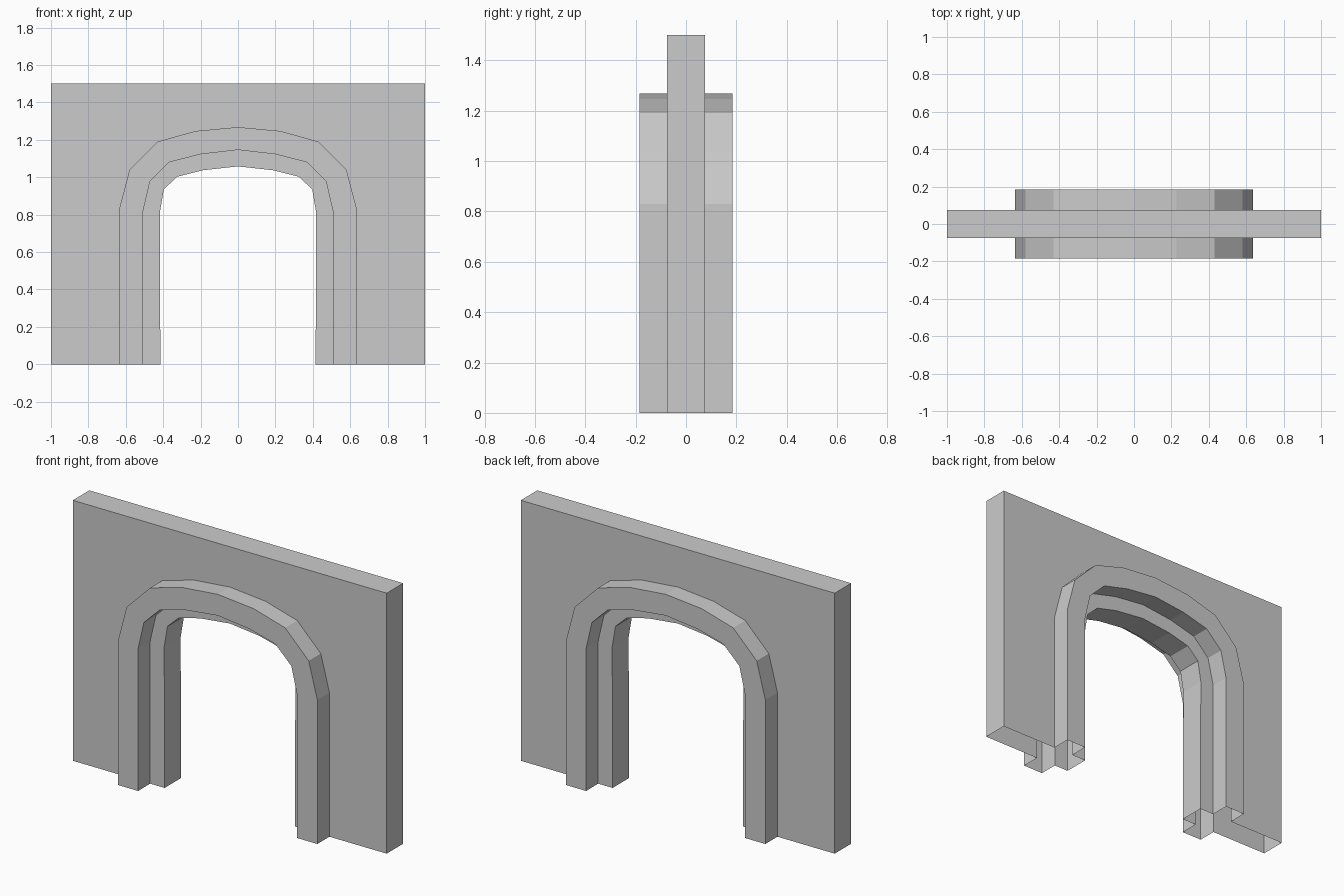
import bpy
import bmesh

if "Cube" in bpy.data.objects:
    bpy.data.objects.remove(bpy.data.objects["Cube"])

WALL_Y = 0.075   # half thickness of the wall
TRIM_Y = 0.185   # half depth of the raised moulding

# Right halves of the arch outlines (x, z), from foot to crown
OPENING = [(0.415, 0), (0.418, 0.81), (0.397, 0.935), (0.325, 1.003), (0.19, 1.037), (0, 1.058)]
TRIM_IN = [(0.507, 0), (0.507, 0.82), (0.47, 0.98), (0.368, 1.08), (0.2, 1.123), (0, 1.146)]
TRIM_OUT = [(0.635, 0), (0.635, 0.83), (0.58, 1.04), (0.43, 1.19), (0.228, 1.247), (0, 1.268)]
WALL = [(1, 0), (1, 1.5), (-1, 1.5), (-1, 0)]


def full(half):
    """Mirror a half outline across x = 0."""
    return half + [(-x, z) for x, z in reversed(half[:-1])]


def ring(bm, outline, y):
    return [bm.verts.new((x, y, z)) for x, z in outline]


def loft(bm, a, b):
    for i in range(len(a) - 1):
        bm.faces.new((a[i], a[i + 1], b[i + 1], b[i]))


bm = bmesh.new()

# Stepped arch: moulding front, reveal, moulding back (open at the feet)
steps = [(TRIM_OUT, -WALL_Y), (TRIM_OUT, -TRIM_Y), (TRIM_IN, -TRIM_Y), (TRIM_IN, -WALL_Y),
         (OPENING, -WALL_Y), (OPENING, WALL_Y),
         (TRIM_IN, WALL_Y), (TRIM_IN, TRIM_Y), (TRIM_OUT, TRIM_Y), (TRIM_OUT, WALL_Y)]
rings = [ring(bm, full(half), y) for half, y in steps]
for a, b in zip(rings, rings[1:]):
    loft(bm, a, b)

# Wall ends and top, then the flat faces around the arch
wall_front = ring(bm, WALL, -WALL_Y)
wall_back = ring(bm, WALL, WALL_Y)
loft(bm, wall_front, wall_back)
bm.faces.new(wall_front + rings[0][::-1])
bm.faces.new(wall_back + rings[-1][::-1])

bmesh.ops.recalc_face_normals(bm, faces=bm.faces)
mesh = bpy.data.meshes.new("arched_wall")
bm.to_mesh(mesh)
bm.free()
bpy.context.collection.objects.link(bpy.data.objects.new("arched_wall", mesh))
